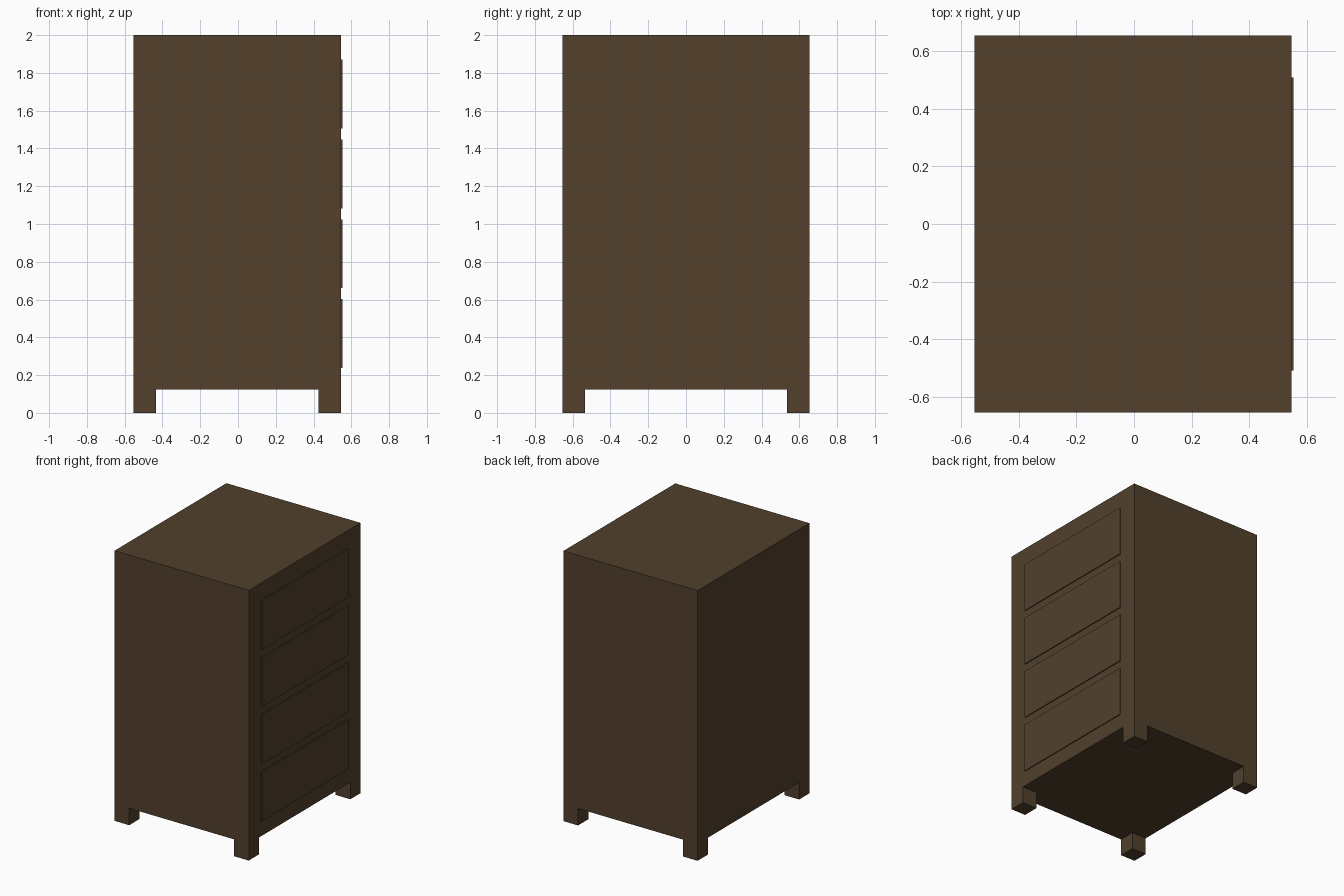
import bpy

if "Cube" in bpy.data.objects:
    bpy.data.objects.remove(bpy.data.objects["Cube"])

wood = bpy.data.materials.new("dark brown wood")
wood.diffuse_color = (0.0844, 0.0513, 0.0252, 1)
wood.use_nodes = True
wood.node_tree.nodes["Principled BSDF"].inputs["Base Color"].default_value = wood.diffuse_color


def box(name, lo, hi):
    """Axis-aligned box between two corners."""
    size = [h - l for l, h in zip(lo, hi)]
    centre = [(h + l) / 2 for l, h in zip(lo, hi)]
    bpy.ops.mesh.primitive_cube_add(size=1, location=centre)
    ob = bpy.context.object
    ob.name = name
    ob.scale = size
    bpy.ops.object.transform_apply(location=False, rotation=False, scale=True)
    ob.data.materials.append(wood)
    return ob


X0, X1, Y = -0.553, 0.546, 0.654
LEG_W, LEG_H = 0.12, 0.125

# Cabinet body
box("cabinet_body", (X0, -Y, LEG_H), (X1, Y, 2.0))

# Four square feet, flush with the body corners
for xn, x in (("back", X0), ("front", X1 - LEG_W)):
    for yn, y in (("left", -Y), ("right", Y - LEG_W)):
        box(f"{xn}_{yn}_foot", (x, y, 0), (x + LEG_W, y + LEG_W, LEG_H))

# Four thin drawer fronts on the +x side
for i in range(4):
    z = 0.237 + i * 0.423
    box(f"drawer_front_{i + 1}", (X1, -0.508, z), (X1 + 0.007, 0.508, z + 0.365))
